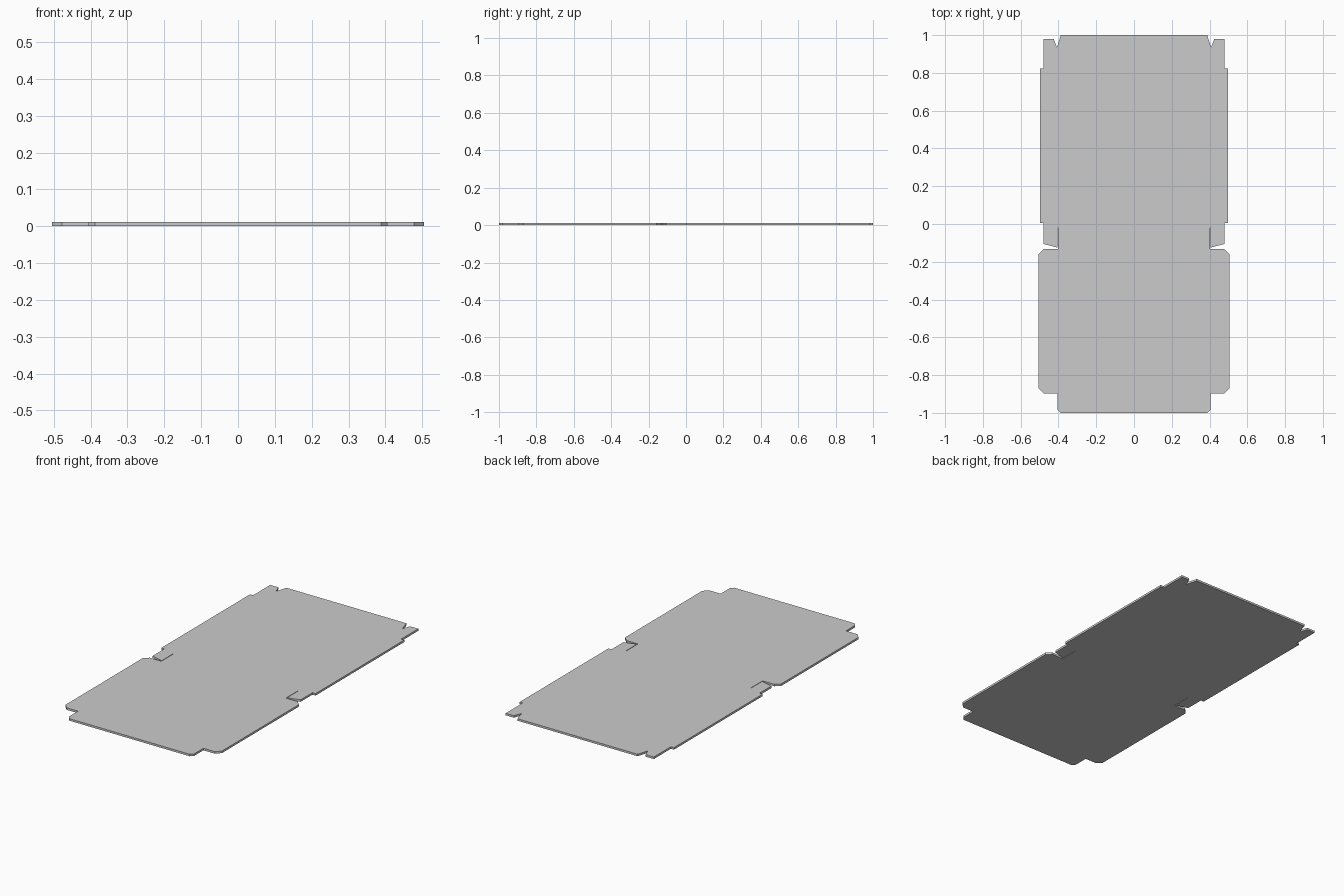
import bpy
import bmesh

if "Cube" in bpy.data.objects:
    bpy.data.objects.remove(bpy.data.objects["Cube"])

THICKNESS = 0.012

# Right half of the cut outline, from the top edge down to the bottom edge
right_side = [
    # top panel edge and V notch
    (0.388, 1.0), (0.408, 0.934),
    # upper locking tab
    (0.425, 0.98), (0.478, 0.98), (0.478, 0.822),
    # upper side panel
    (0.498, 0.822), (0.498, 0.004), (0.478, 0.004),
    # hinge flap with slanted end, then the slit beside it
    (0.478, -0.106), (0.405, -0.125), (0.405, -0.022), (0.402, -0.022),
    # lower side panel with clipped corners
    (0.402, -0.132), (0.478, -0.132), (0.505, -0.159),
    (0.505, -0.870), (0.478, -0.897), (0.405, -0.897),
    # bottom panel with clipped corner
    (0.405, -0.982), (0.388, -1.0),
]
outline = right_side + [(-x, y) for x, y in reversed(right_side)]

# Flat cardboard sheet: fill the outline and give it thickness
bm = bmesh.new()
face = bm.faces.new([bm.verts.new((x, y, 0)) for x, y in outline])
result = bmesh.ops.extrude_face_region(bm, geom=[face], use_keep_orig=True)
top = [g for g in result["geom"] if isinstance(g, bmesh.types.BMVert)]
bmesh.ops.translate(bm, verts=top, vec=(0, 0, THICKNESS))
bmesh.ops.recalc_face_normals(bm, faces=bm.faces)

mesh = bpy.data.meshes.new("flat_box_sheet")
bm.to_mesh(mesh)
bm.free()
sheet = bpy.data.objects.new("flat_box_sheet", mesh)
bpy.context.collection.objects.link(sheet)
